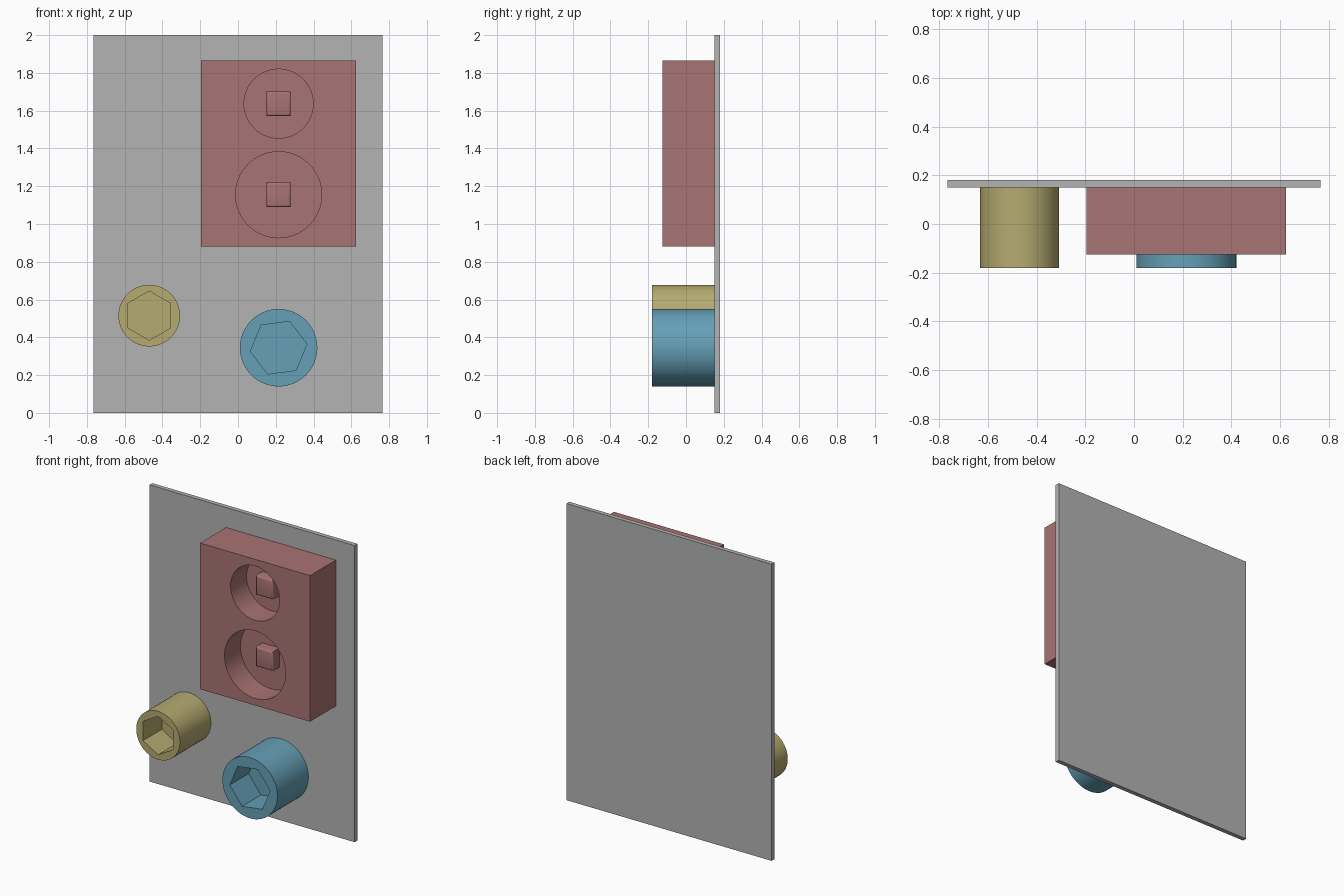
import bpy, bmesh, math
from mathutils import Matrix

if "Cube" in bpy.data.objects:
    bpy.data.objects.remove(bpy.data.objects["Cube"])


def material(name, rgb):
    lin = [((c / 255 + 0.055) / 1.055) ** 2.4 for c in rgb]
    m = bpy.data.materials.new(name)
    m.diffuse_color = (*lin, 1)
    m.use_nodes = True
    m.node_tree.nodes["Principled BSDF"].inputs["Base Color"].default_value = m.diffuse_color
    return m


GREY = material("grey", (179, 179, 179))
RED = material("dusty_red", (169, 116, 115))
YELLOW = material("straw_yellow", (181, 171, 112))
BLUE = material("steel_blue", (102, 160, 183))


def finish(name, bm, mat):
    bmesh.ops.recalc_face_normals(bm, faces=bm.faces[:])
    me = bpy.data.meshes.new(name)
    bm.to_mesh(me)
    bm.free()
    ob = bpy.data.objects.new(name, me)
    bpy.context.collection.objects.link(ob)
    if mat:
        me.materials.append(mat)
    return ob


def box(name, x, y, z, mat, front_bevel=0):
    bm = bmesh.new()
    bmesh.ops.create_cube(bm, size=1)
    for v in bm.verts:
        v.co = [r[0] if c < 0 else r[1] for c, r in zip(v.co, (x, y, z))]
    if front_bevel:
        edges = [e for e in bm.edges if all(abs(v.co.y - y[0]) < 1e-5 for v in e.verts)]
        bmesh.ops.bevel(bm, geom=edges, offset=front_bevel, segments=3,
                        profile=0.5, affect='EDGES')
    return finish(name, bm, mat)


def prism(name, x, z, r, y0, y1, mat, sides=64, turn=0):
    """Straight prism along y; turn is the angle of the first corner from +x."""
    bm = bmesh.new()
    ring = [bm.verts.new((x + r * math.cos(turn + i * math.tau / sides), y0,
                          z + r * math.sin(turn + i * math.tau / sides)))
            for i in range(sides)]
    face = bm.faces.new(ring)
    ext = bmesh.ops.extrude_face_region(bm, geom=[face], use_keep_orig=True)
    moved = [g for g in ext["geom"] if isinstance(g, bmesh.types.BMVert)]
    bmesh.ops.translate(bm, verts=moved, vec=(0, y1 - y0, 0))
    return finish(name, bm, mat)


def activate(ob):
    bpy.ops.object.select_all(action='DESELECT')
    ob.select_set(True)
    bpy.context.view_layer.objects.active = ob


def cut(ob, cutter):
    mod = ob.modifiers.new("recess", 'BOOLEAN')
    mod.operation = 'DIFFERENCE'
    mod.solver = 'EXACT'
    mod.object = cutter
    activate(ob)
    bpy.ops.object.modifier_apply(modifier=mod.name)
    bpy.data.objects.remove(cutter)


def smooth(ob):
    activate(ob)
    bpy.ops.object.shade_smooth_by_angle(angle=math.radians(35))


# Back plate
WALL = 0.15
box("back_plate", (-0.765, 0.765), (WALL, 0.18), (0, 2), GREY)

# Block with two round recesses, each holding a square pin
FRONT, FLOOR, CX = -0.125, 0.045, 0.215
block = box("socket_block", (-0.195, 0.625), (FRONT, WALL), (0.88, 1.865), RED)
for label, z, r in (("upper", 1.637, 0.183), ("lower", 1.155, 0.228)):
    cut(block, prism("cutter", CX, z, r, FRONT - 0.1, FLOOR, RED))
    pin = box(label + "_pin", (CX - 0.064, CX + 0.064), (-0.03, FLOOR + 0.01),
              (z - 0.065, z + 0.065), RED, front_bevel=0.012)
    smooth(pin)
smooth(block)

# Round posts with hexagonal recesses
for name, x, z, r, hex_r, turn, mat in (
        ("yellow_post", -0.47, 0.515, 0.163, 0.13, 30, YELLOW),
        ("blue_post", 0.215, 0.345, 0.205, 0.151, 7.5, BLUE)):
    post = prism(name, x, z, r, -0.18, WALL, mat)
    cut(post, prism("cutter", x, z, hex_r, -0.3, 0.02, mat, 6, math.radians(turn)))
    smooth(post)
